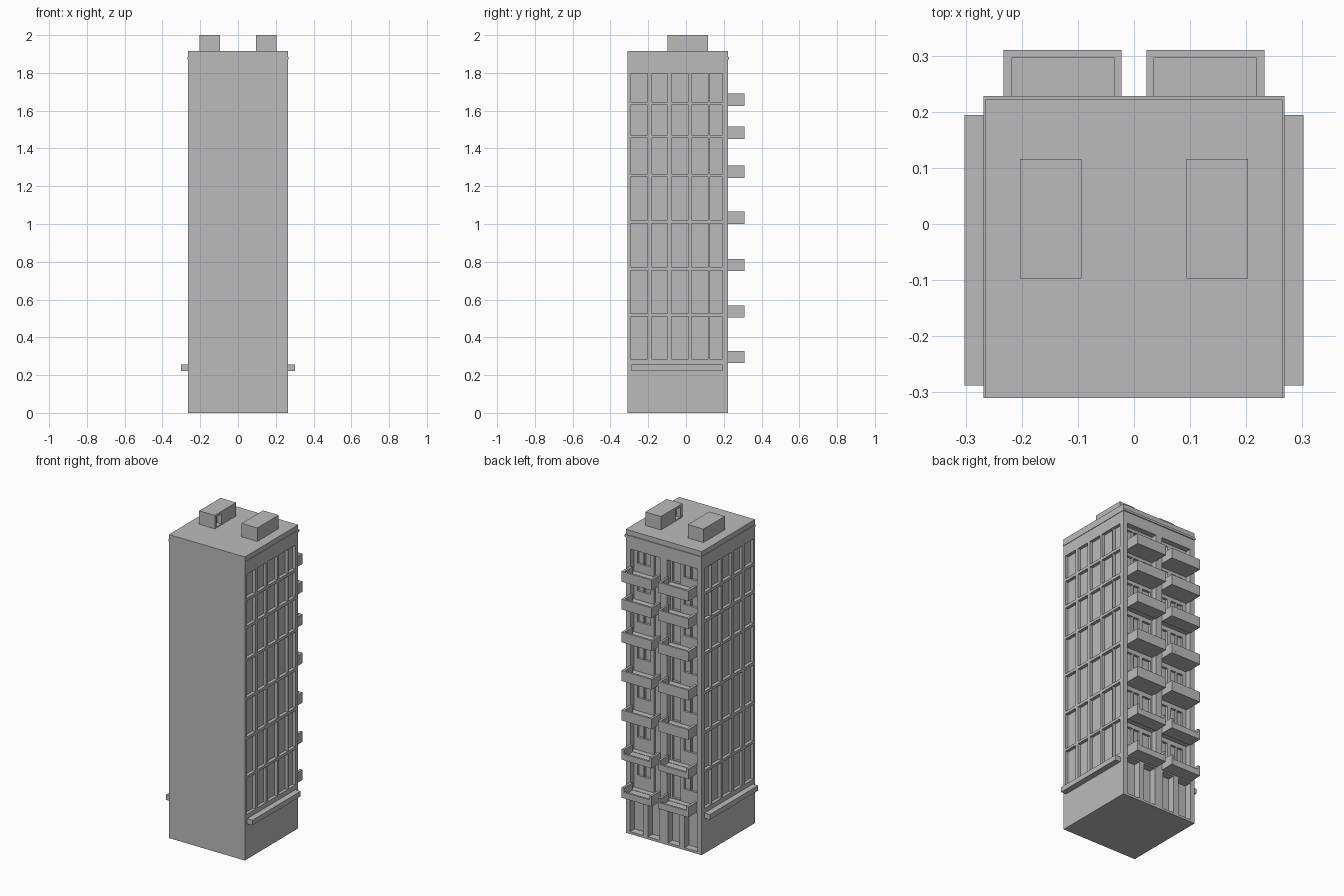
import bpy, bmesh
from mathutils import Vector

if "Cube" in bpy.data.objects:
    bpy.data.objects.remove(bpy.data.objects["Cube"])

concrete = bpy.data.materials.new("concrete_grey")
concrete.diffuse_color = (0.5, 0.5, 0.5, 1)
concrete.use_nodes = True
concrete.node_tree.nodes["Principled BSDF"].inputs["Base Color"].default_value = concrete.diffuse_color


def add_quad(bm, pts, normal):
    """Quad whose winding follows the given normal."""
    p = [Vector(q) for q in pts]
    if (p[1] - p[0]).cross(p[2] - p[0]).dot(Vector(normal)) < 0:
        p.reverse()
    bm.faces.new([bm.verts.new(q) for q in p])


def add_side(bm, lo, hi, axis, sign, rects):
    """One side of a box; each rect (u0, u1, v0, v1, depth) is sunk into it."""
    ua, va = [a for a in range(3) if a != axis]
    base = hi[axis] if sign > 0 else lo[axis]
    us = sorted({lo[ua], hi[ua]} | {u for r in rects for u in r[:2]})
    vs = sorted({lo[va], hi[va]} | {v for r in rects for v in r[2:4]})

    def point(u, v, d):
        p = [0, 0, 0]
        p[axis], p[ua], p[va] = base - sign * d, u, v
        return p

    def unit(a, s):
        n = [0, 0, 0]
        n[a] = s
        return n

    depth = {}
    for i in range(len(us) - 1):
        for j in range(len(vs) - 1):
            u, v = (us[i] + us[i + 1]) / 2, (vs[j] + vs[j + 1]) / 2
            d = 0
            for r in rects:
                if r[0] < u < r[1] and r[2] < v < r[3]:
                    d = r[4]
            depth[i, j] = d
    for (i, j), d in depth.items():
        u0, u1, v0, v1 = us[i], us[i + 1], vs[j], vs[j + 1]
        add_quad(bm, [point(u0, v0, d), point(u1, v0, d),
                      point(u1, v1, d), point(u0, v1, d)], unit(axis, sign))
        # reveals between cells of different depth
        e = depth.get((i + 1, j), d)
        if e != d:
            add_quad(bm, [point(u1, v0, d), point(u1, v1, d),
                          point(u1, v1, e), point(u1, v0, e)], unit(ua, 1 if e > d else -1))
        e = depth.get((i, j + 1), d)
        if e != d:
            add_quad(bm, [point(u0, v1, d), point(u1, v1, d),
                          point(u1, v1, e), point(u0, v1, e)], unit(va, 1 if e > d else -1))


def build(name, boxes, reliefs={}):
    """Object made of boxes (x0, x1, y0, y1, z0, z1) with optional sunk details."""
    bm = bmesh.new()
    for b in boxes:
        for axis in range(3):
            for sign in (-1, 1):
                add_side(bm, b[0::2], b[1::2], axis, sign, reliefs.get((axis, sign), []))
    bmesh.ops.remove_doubles(bm, verts=bm.verts, dist=1e-5)
    me = bpy.data.meshes.new(name)
    bm.to_mesh(me)
    bm.free()
    me.materials.append(concrete)
    ob = bpy.data.objects.new(name, me)
    bpy.context.collection.objects.link(ob)
    return ob


# storeys (bottom, top) and window columns on the side walls
storeys = [(0.284, 0.509), (0.525, 0.753), (0.772, 1.003), (1.021, 1.249),
           (1.265, 1.454), (1.472, 1.629), (1.647, 1.798)]
columns = [(-0.293, -0.203), (-0.182, -0.098), (-0.077, 0.013), (0.029, 0.119), (0.126, 0.193)]
side = [(a, b, z0, z1, 0.02) for z0, z1 in storeys for a, b in columns]


def mirrored(a, b, s):
    return (a, b) if s > 0 else (-b, -a)


# back wall: loggias with a door and a double window, ground floor openings
back = []
for s in (-1, 1):
    for z0, z1 in storeys:
        h = z1 - z0
        back.append((*mirrored(0.022, 0.233, s), z0, z1, 0.035))
        back.append((*mirrored(0.035, 0.092, s), z0 + 0.005, z0 + 0.88 * h, 0.05))
        for a, b in ((0.118, 0.158), (0.166, 0.206)):
            back.append((*mirrored(a, b, s), z0 + 0.36 * h, z0 + 0.88 * h, 0.05))
    for a, b in ((0.03, 0.11), (0.145, 0.235)):
        back.append((*mirrored(a, b, s), 0.015, 0.255, 0.045))

build("tower_body", [(-0.265, 0.265, -0.31, 0.222, 0, 1.915)],
      {(0, 1): side, (0, -1): side, (1, 1): back})

# thin cornice on the sides and back
build("cornice", [(-0.268, -0.265, -0.31, 0.228, 1.87, 1.884),
                  (0.265, 0.268, -0.31, 0.228, 1.87, 1.884),
                  (-0.265, 0.265, 0.222, 0.228, 1.87, 1.884)])

for s, label in ((-1, "left"), (1, "right")):
    # ledge above the ground floor
    build(f"ledge_{label}", [(*mirrored(0.265, 0.302, s), -0.288, 0.194, 0.223, 0.255)])
    # roof house with a doorway on its inner side
    build(f"roof_house_{label}", [(*mirrored(0.094, 0.203, s), -0.097, 0.116, 1.915, 2.0)],
          {(0, -s): [(-0.08, -0.03, 1.92, 1.985, 0.03)]})
    # balconies: floor slab, two side parapets, front parapet
    for n, (z0, z1) in enumerate(storeys):
        bottom, floor = z0 - 0.021, z0 - 0.002
        top = bottom + 0.065
        front = floor + 0.02 if n < 2 else top
        build(f"balcony_{label}_{n + 1}", [
            (*mirrored(0.022, 0.233, s), 0.222, 0.31, bottom, floor),
            (*mirrored(0.022, 0.036, s), 0.222, 0.31, floor, top),
            (*mirrored(0.217, 0.233, s), 0.222, 0.31, floor, top),
            (*mirrored(0.036, 0.217, s), 0.297, 0.31, floor, front)])
